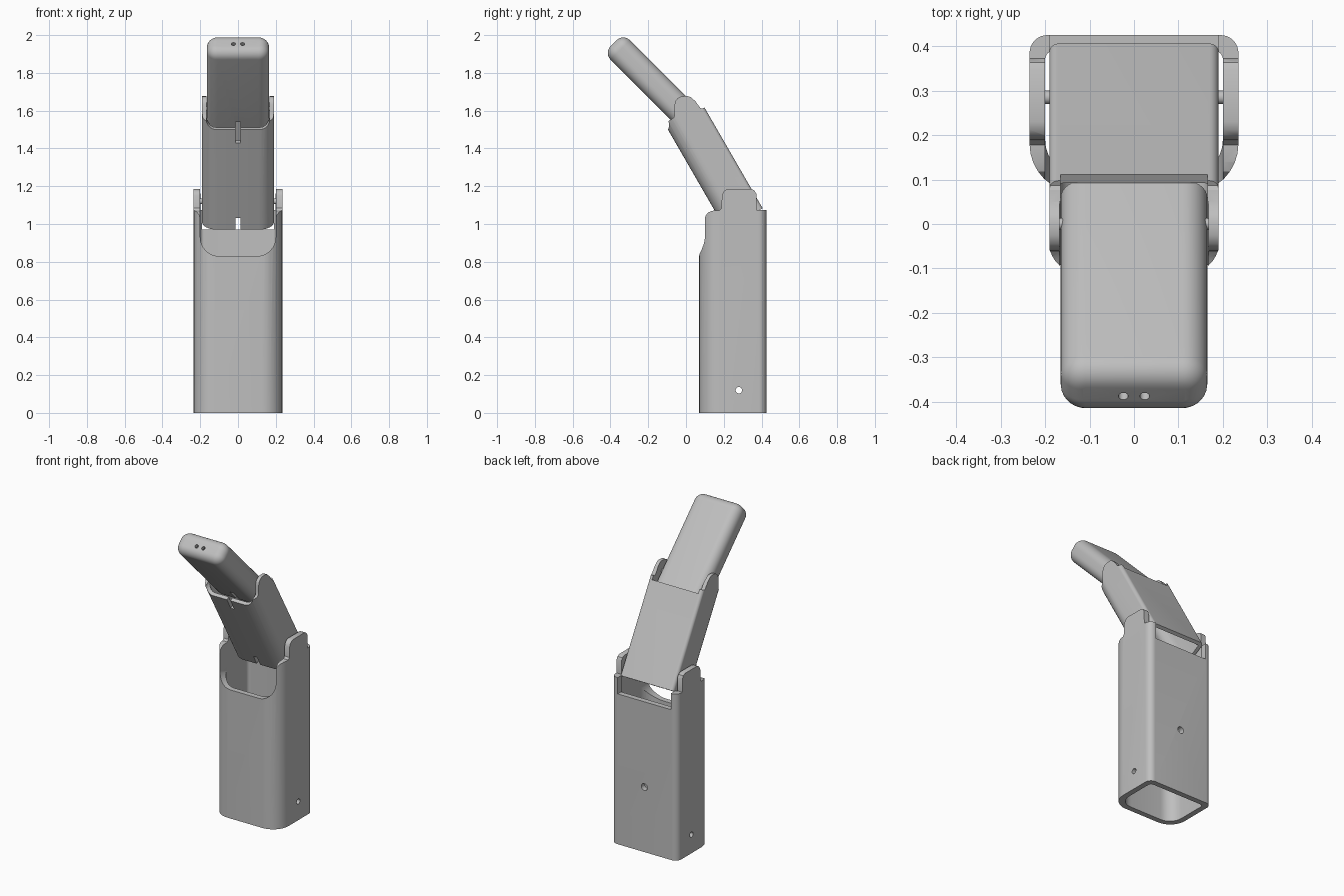
import bpy, bmesh, math

if "Cube" in bpy.data.objects:
    bpy.data.objects.remove(bpy.data.objects["Cube"], do_unlink=True)

grey = bpy.data.materials.new("light grey")
grey.use_nodes = True
COLOUR = (0.52, 0.52, 0.52, 1)
grey.diffuse_color = COLOUR
grey.node_tree.nodes["Principled BSDF"].inputs["Base Color"].default_value = COLOUR


def arc(cx, cy, r, a0, a1, n=8):
    return [(cx + r * math.cos(math.radians(a0 + (a1 - a0) * i / n)),
             cy + r * math.sin(math.radians(a0 + (a1 - a0) * i / n))) for i in range(n + 1)]


def section(w, front, back, rf, rb):
    """Rounded cross-section: half width, front and back limits, corner radii."""
    return (arc(w - rf, front + rf, rf, -90, 0) + arc(w - rb, back - rb, rb, 0, 90) +
            arc(-w + rb, back - rb, rb, 90, 180) + arc(-w + rf, front + rf, rf, 180, 270))


def circle(cx, cy, r):
    return arc(cx, cy, r, 0, 345, 23)


def rect(x0, x1, y0, y1):
    return [(x0, y0), (x1, y0), (x1, y1), (x0, y1)]


def u_shape(w, bottom, top, r):
    return arc(-w + r, bottom + r, r, 180, 270) + arc(w - r, bottom + r, r, 270, 360) + [(w, top), (-w, top)]


def loft(name, rings):
    """Closed solid through matching rings of 3D points."""
    bm = bmesh.new()
    rows = [[bm.verts.new(p) for p in ring] for ring in rings]
    n = len(rows[0])
    for a, b in zip(rows, rows[1:]):
        for i in range(n):
            j = (i + 1) % n
            bm.faces.new((a[i], a[j], b[j], b[i]))
    bm.faces.new(rows[0][::-1])
    bm.faces.new(rows[-1])
    bmesh.ops.recalc_face_normals(bm, faces=bm.faces)
    mesh = bpy.data.meshes.new(name)
    bm.to_mesh(mesh)
    bm.free()
    obj = bpy.data.objects.new(name, mesh)
    bpy.context.scene.collection.objects.link(obj)
    mesh.materials.append(grey)
    return obj


def prism(name, pts, axis, lo, hi):
    place = {"x": lambda p, h: (h, p[0], p[1]),
             "y": lambda p, h: (p[0], h, p[1]),
             "z": lambda p, h: (p[0], p[1], h)}[axis]
    return loft(name, [[place(p, h) for p in pts] for h in (lo, hi)])


def cut(obj, pts, axis, lo, hi):
    tool = prism("cutter", pts, axis, lo, hi)
    cut_with(obj, tool)


def cut_with(obj, tool):
    tool.hide_render = True
    mod = obj.modifiers.new("cut", "BOOLEAN")
    mod.operation, mod.solver, mod.object = "DIFFERENCE", "EXACT", tool
    bpy.context.view_layer.objects.active = obj
    bpy.ops.object.modifier_apply(modifier=mod.name)
    bpy.data.objects.remove(tool, do_unlink=True)


def finish(obj, tilt=0):
    obj.rotation_euler.x = math.radians(tilt)
    bpy.ops.object.select_all(action="DESELECT")
    obj.select_set(True)
    bpy.context.view_layer.objects.active = obj
    bpy.ops.object.shade_smooth_by_angle(angle=math.radians(30))


def domed(name, w, front, back, rc, bottom, top, r):
    """Closed capsule-like block with a rounded upper rim."""
    rings = [[(x, y, bottom) for x, y in section(w, front, back, rc, rc)]]
    for k in range(9):
        a = math.pi / 2 * k / 8
        s = r * (1 - math.cos(a))
        rings.append([(x, y, top - r + r * math.sin(a))
                      for x, y in section(w - s, front + s, back - s, rc - s, rc - s)])
    return loft(name, rings)


# Lower segment: upright open tube with ears, front opening and back recess
lower = prism("lower_segment", section(0.235, 0.07, 0.425, 0.11, 0.04), "z", 0, 1.19)
cut(lower, section(0.2, 0.105, 0.39, 0.085, 0.02), "z", -0.1, 1.3)
cut(lower, [(0, 1.0), (0.098, 1.02), (0.104, 1.045), (0.118, 1.062), (0.14, 1.07), (0.178, 1.072),
            (0.188, 1.085), (0.19, 1.15), (0.198, 1.17), (0.212, 1.182), (0.23, 1.186), (0.345, 1.186),
            (0.363, 1.177), (0.372, 1.16), (0.374, 1.075), (0.5, 1.075), (0.5, 1.4), (0, 1.4)],
    "x", -0.4, 0.4)
cut(lower, u_shape(0.2, 0.83, 1.4, 0.1), "y", -0.1, 0.2)
cut(lower, rect(-0.19, 0.19, 0.97, 1.4), "y", 0.3, 0.5)
cut(lower, circle(0.28, 0.12, 0.017), "x", -0.4, 0.4)
cut(lower, circle(0, 0.42, 0.022), "y", 0.3, 0.5)
finish(lower)

# Middle segment: tube tilted forward, built along its own axis
middle = prism("middle_segment", section(0.19, 0.667, 0.893, 0.08, 0.02), "z", 0.735, 1.48)
cut(middle, section(0.168, 0.69, 0.871, 0.06, 0.008), "z", 0.6, 1.6)
cut(middle, [(0.5, 1.385), (0.715, 1.385), (0.728, 1.388), (0.738, 1.398), (0.765, 1.445), (0.778, 1.458),
             (0.795, 1.465), (0.815, 1.464), (0.845, 1.449), (0.857, 1.436), (0.868, 1.404),
             (0.873, 1.36), (0.88, 1.352), (1.1, 1.352), (1.1, 1.7), (0.5, 1.7)], "x", -0.4, 0.4)
cut(middle, u_shape(0.168, 1.347, 1.7, 0.045), "y", 0.5, 0.75)
cut(middle, rect(-0.165, 0.165, 1.325, 1.7), "y", 0.8, 1.1)
for z0, z1 in ((0.6, 0.805), (1.266, 1.6)):
    cut(middle, rect(-0.0125, 0.0125, z0, z1), "y", 0.5, 0.75)
finish(middle, 30)

# Tip segment: hollow, with a rounded closed end and two small holes
tip = domed("tip_segment", 0.165, 1.04, 1.185, 0.056, 1.045, 1.655, 0.05)
cut_with(tip, domed("cutter", 0.145, 1.06, 1.165, 0.036, 0.9, 1.63, 0.03))
cut(tip, rect(-0.0125, 0.0125, 0.9, 1.138), "y", 0.9, 1.1)
for x in (-0.024, 0.024):
    cut(tip, circle(x, 1.107, 0.011), "z", 1.6, 1.7)
finish(tip, 45)

# Hinge pins on both sides
for side, s in (("left", 1), ("right", -1)):
    finish(prism(f"{side}_lower_pin", circle(0.285, 1.12, 0.015), "x", s * 0.175, s * 0.21))
    finish(prism(f"{side}_upper_pin", circle(0.0, 1.61, 0.013), "x", s * 0.155, s * 0.18))
